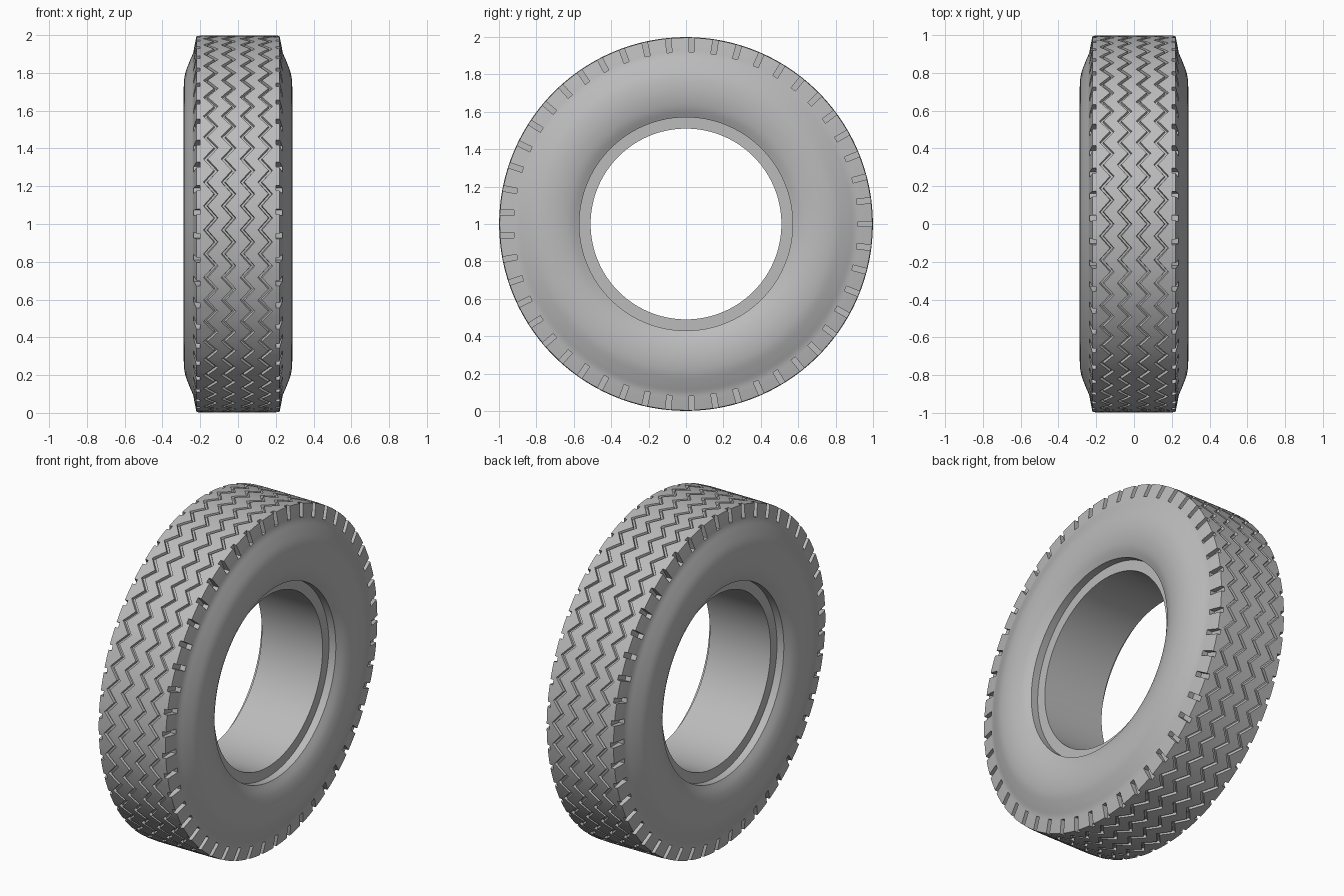
import bpy, bmesh
from math import sin, cos, pi, radians
from mathutils import Matrix

cube = bpy.data.objects.get("Cube")
if cube:
    bpy.data.objects.remove(cube, do_unlink=True)

PITCHES = 49            # tread pattern repeats around the tyre
STEPS = PITCHES * 4     # stations around the tyre
AXLE = Matrix.Translation((0, 0, 1))

rubber = bpy.data.materials.new("grey rubber")
rubber.use_nodes = True
colour = (0.5, 0.5, 0.5, 1)
rubber.diffuse_color = colour
rubber.node_tree.nodes["Principled BSDF"].inputs["Base Color"].default_value = colour


def new_object(name, bm):
    bmesh.ops.recalc_face_normals(bm, faces=bm.faces)
    mesh = bpy.data.meshes.new(name)
    bm.to_mesh(mesh)
    bm.free()
    mesh.materials.append(rubber)
    obj = bpy.data.objects.new(name, mesh)
    bpy.context.collection.objects.link(obj)
    return obj


def smooth_curve(points, steps=4):
    """Catmull-Rom interpolation through (x, radius) points."""
    pts = [points[0]] + points + [points[-1]]
    out = []
    for a, b, c, d in zip(pts, pts[1:], pts[2:], pts[3:]):
        for i in range(steps):
            t = i / steps
            out.append(tuple(
                q + t * ((r - p) / 2 + t * ((p - 2.5 * q + 2 * r - s / 2)
                                            + t * (1.5 * (q - r) + (s - p) / 2)))
                for p, q, r, s in zip(a, b, c, d)))
    return out + [points[-1]]


# Cross-section: bore, bead step, bulging sidewall, shoulder
wall = smooth_curve([(0.245, 0.57), (0.27, 0.62), (0.284, 0.68), (0.287, 0.74),
                     (0.279, 0.80), (0.257, 0.86), (0.238, 0.905), (0.231, 0.94)])
side = [(0.20, 0.51), (0.20, 0.57)] + wall + [(0.22, 0.996)]

# Tread columns: zigzag grooves as lip, floor, floor, lip
tread = []
for centre in (0.144, 0.05, -0.05, -0.144):
    for dx, r in ((0.011, 0.999), (0.007, 0.984), (-0.007, 0.984), (-0.011, 0.999)):
        tread.append((centre + dx, r, 0.028))

section = [(x, r, 0) for x, r in side]
section += tread
section += [(-x, r, 0) for x, r in reversed(side)]

# Loft the section around the axle
bm = bmesh.new()
rings = []
for s in range(STEPS):
    a = 2 * pi * s / STEPS
    wave = (0, 1, 0, -1)[s % 4]
    rings.append([bm.verts.new((x + zig * wave, r * cos(a), r * sin(a)))
                  for x, r, zig in section])
for s in range(STEPS):
    r0, r1 = rings[s], rings[(s + 1) % STEPS]
    for i in range(len(section)):
        j = (i + 1) % len(section)
        bm.faces.new((r0[i], r0[j], r1[j], r1[i]))
bm.transform(AXLE)
tire = new_object("tire", bm)

# Shoulder slots cut into both edges of the tread
bm = bmesh.new()
for k in range(PITCHES):
    for sign in (-1, 1):
        turn = Matrix.Rotation(2 * pi * k / PITCHES, 4, 'X')
        place = Matrix.Translation((sign * 0.24, 0.975, 0))
        size = Matrix.Diagonal((0.08, 0.11, 0.029, 1))
        bmesh.ops.create_cube(bm, size=1, matrix=AXLE @ turn @ place @ size)
slots = new_object("slot_cutter", bm)
slots.hide_render = True
slots.hide_set(True)

cut = tire.modifiers.new("shoulder slots", 'BOOLEAN')
cut.object = slots
cut.operation = 'DIFFERENCE'
cut.solver = 'EXACT'

bpy.context.view_layer.objects.active = tire
tire.select_set(True)
bpy.ops.object.modifier_apply(modifier=cut.name)
bpy.data.objects.remove(slots, do_unlink=True)
bpy.ops.object.shade_smooth_by_angle(angle=radians(30))
